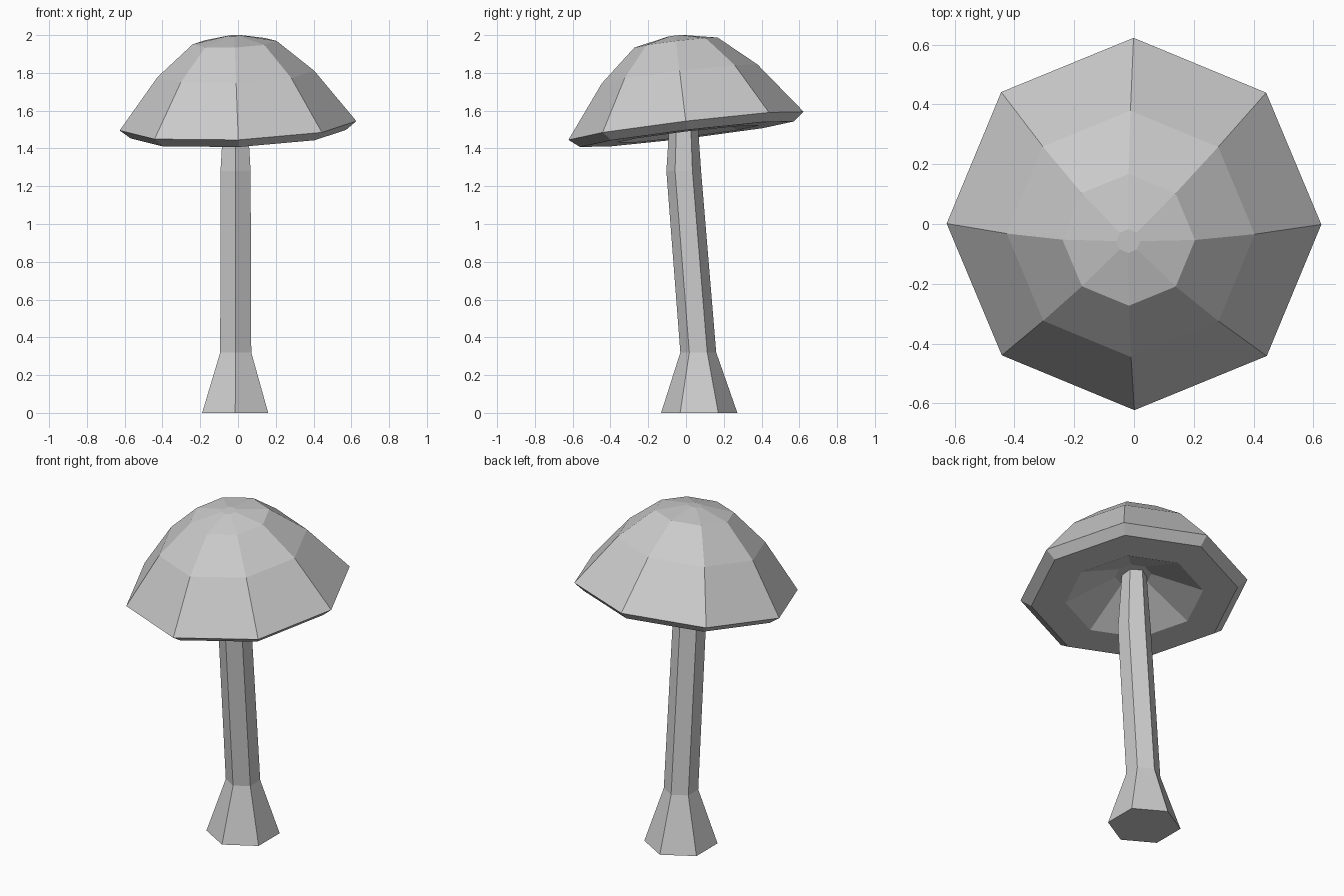
import bpy, bmesh, math
from mathutils import Vector, Matrix

if "Cube" in bpy.data.objects:
    bpy.data.objects.remove(bpy.data.objects["Cube"])


def loft(name, rings, sides, start, frame=Matrix()):
    """Join stacked n-gon rings (x, y, z, radius) into a closed faceted solid."""
    bm = bmesh.new()
    loops = []
    for x, y, z, r in rings:
        loops.append([bm.verts.new(frame @ Vector((
            x + r * math.cos(start + math.tau * i / sides),
            y + r * math.sin(start + math.tau * i / sides), z)))
            for i in range(sides)])
    for a, b in zip(loops, loops[1:]):
        for i in range(sides):
            j = (i + 1) % sides
            bm.faces.new((a[i], a[j], b[j], b[i]))
    bm.faces.new(loops[0])
    bm.faces.new(loops[-1])
    bmesh.ops.recalc_face_normals(bm, faces=bm.faces)
    mesh = bpy.data.meshes.new(name)
    bm.to_mesh(mesh)
    bm.free()
    obj = bpy.data.objects.new(name, mesh)
    bpy.context.collection.objects.link(obj)
    return obj


# Six-sided stem: flared foot, leaning shaft, narrowing under the cap
loft("stem", [(-0.015, 0.07, 0, 0.202),
              (-0.012, 0.065, 0.32, 0.095),
              (-0.013, -0.012, 1.28, 0.092),
              (-0.013, -0.013, 1.64, 0.068)], 6, math.pi / 2)

# Eight-sided tilted cap: hollow underside, flat lip, bevelled rim, dome
tilt = Vector((0, 0, 1)).rotation_difference(Vector((-0.04, -0.12, 1)))
frame = Matrix.Translation((0, 0, 1.52)) @ tilt.to_matrix().to_4x4()
profile = [(0.10, 0.10), (0.38, -0.045), (0.57, -0.045), (0.627, 0),
           (0.415, 0.277), (0.222, 0.444), (0.04, 0.48)]
loft("cap", [(0, 0, h, r) for r, h in profile], 8, 0, frame)
